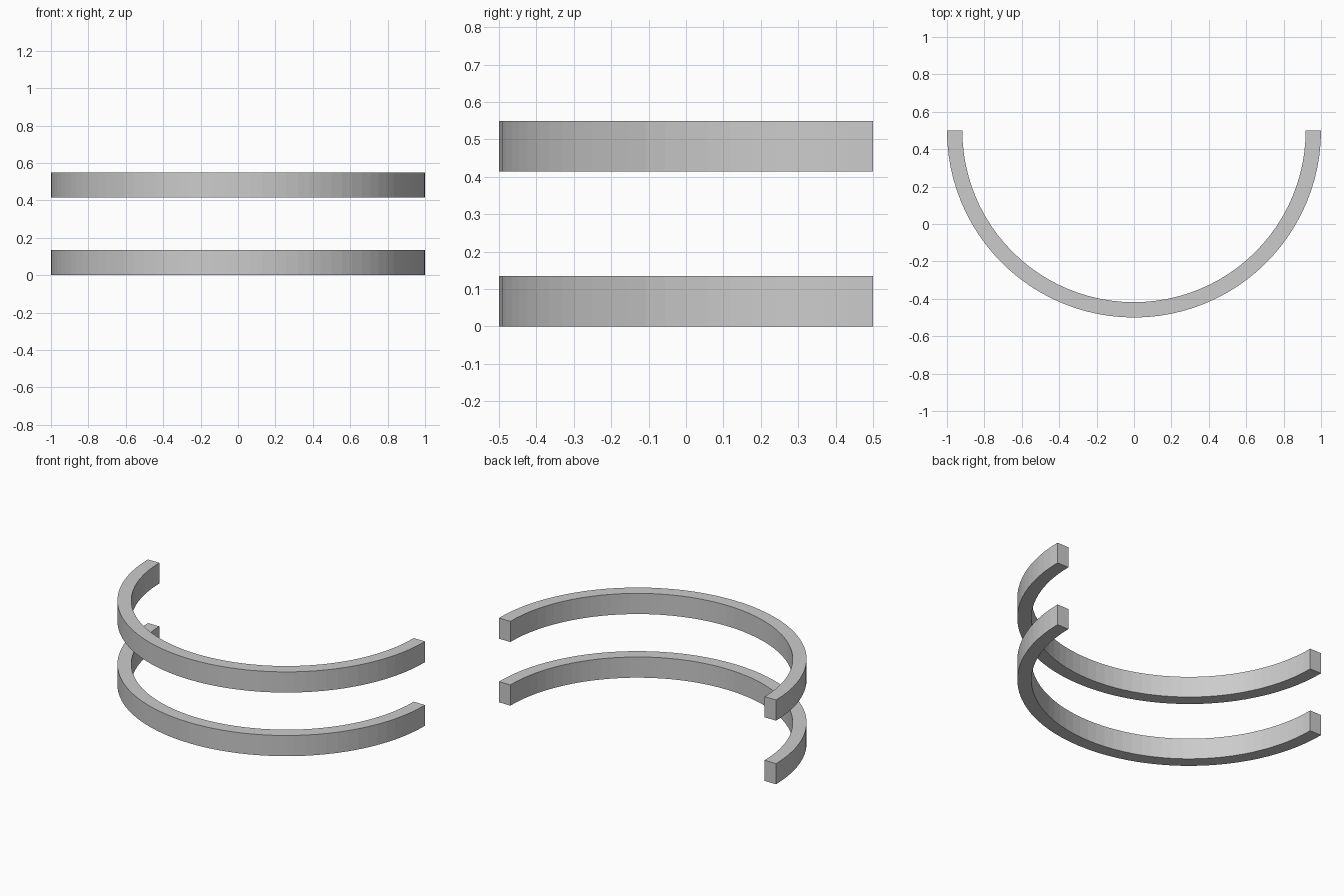
import bpy, bmesh, math

if "Cube" in bpy.data.objects:
    bpy.data.objects.remove(bpy.data.objects["Cube"])

OUTER, INNER, HEIGHT = 1.0, 0.918, 0.135
CENTRE_Y, SEGMENTS = 0.5, 48


def half_ring(name, z):
    # Rectangular section swept half a turn around the vertical axis
    bm = bmesh.new()
    section = [bm.verts.new((r, CENTRE_Y, h)) for r, h in
               ((INNER, z), (OUTER, z), (OUTER, z + HEIGHT), (INNER, z + HEIGHT))]
    start = bm.faces.new(section)
    edges = list(start.edges)
    result = bmesh.ops.spin(bm, geom=section + edges, cent=(0, CENTRE_Y, 0),
                            axis=(0, 0, 1), angle=-math.pi, steps=SEGMENTS)
    # Far end cap
    bm.faces.new([v for v in result["geom_last"] if isinstance(v, bmesh.types.BMVert)])
    bmesh.ops.recalc_face_normals(bm, faces=bm.faces[:])
    mesh = bpy.data.meshes.new(name)
    bm.to_mesh(mesh)
    bm.free()
    obj = bpy.data.objects.new(name, mesh)
    bpy.context.collection.objects.link(obj)


# Two identical curved rails, one above the other
half_ring("lower_rail", 0.0)
half_ring("upper_rail", 0.415)
